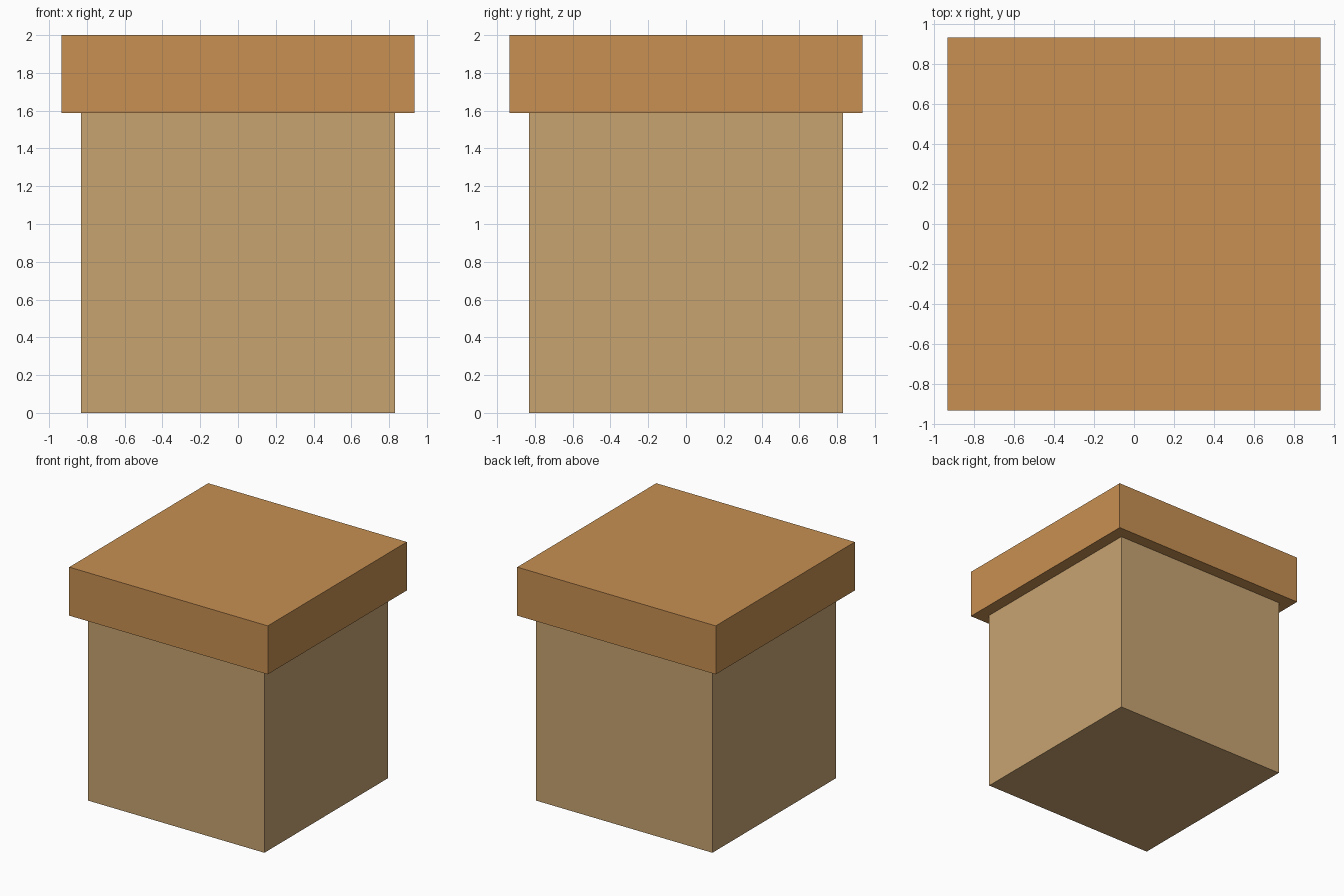
import bpy

if "Cube" in bpy.data.objects:
    bpy.data.objects.remove(bpy.data.objects["Cube"])


def material(name, color):
    mat = bpy.data.materials.new(name)
    mat.diffuse_color = (*color, 1.0)
    mat.use_nodes = True
    mat.node_tree.nodes["Principled BSDF"].inputs["Base Color"].default_value = mat.diffuse_color
    return mat


def box(name, width, z0, z1, mat):
    """Square block of the given width between two heights."""
    bpy.ops.mesh.primitive_cube_add(size=1, location=(0, 0, (z0 + z1) / 2))
    ob = bpy.context.object
    ob.name = name
    ob.scale = (width, width, z1 - z0)
    bpy.ops.object.transform_apply(location=False, rotation=False, scale=True)
    ob.data.materials.append(mat)
    return ob


LID_BOTTOM = 1.587

# Box body
box("box_body", 1.66, 0.0, LID_BOTTOM, material("light_cardboard", (0.58, 0.37, 0.165)))

# Overhanging lid
box("box_lid", 1.87, LID_BOTTOM, 2.0, material("dark_cardboard", (0.58, 0.28, 0.085)))
